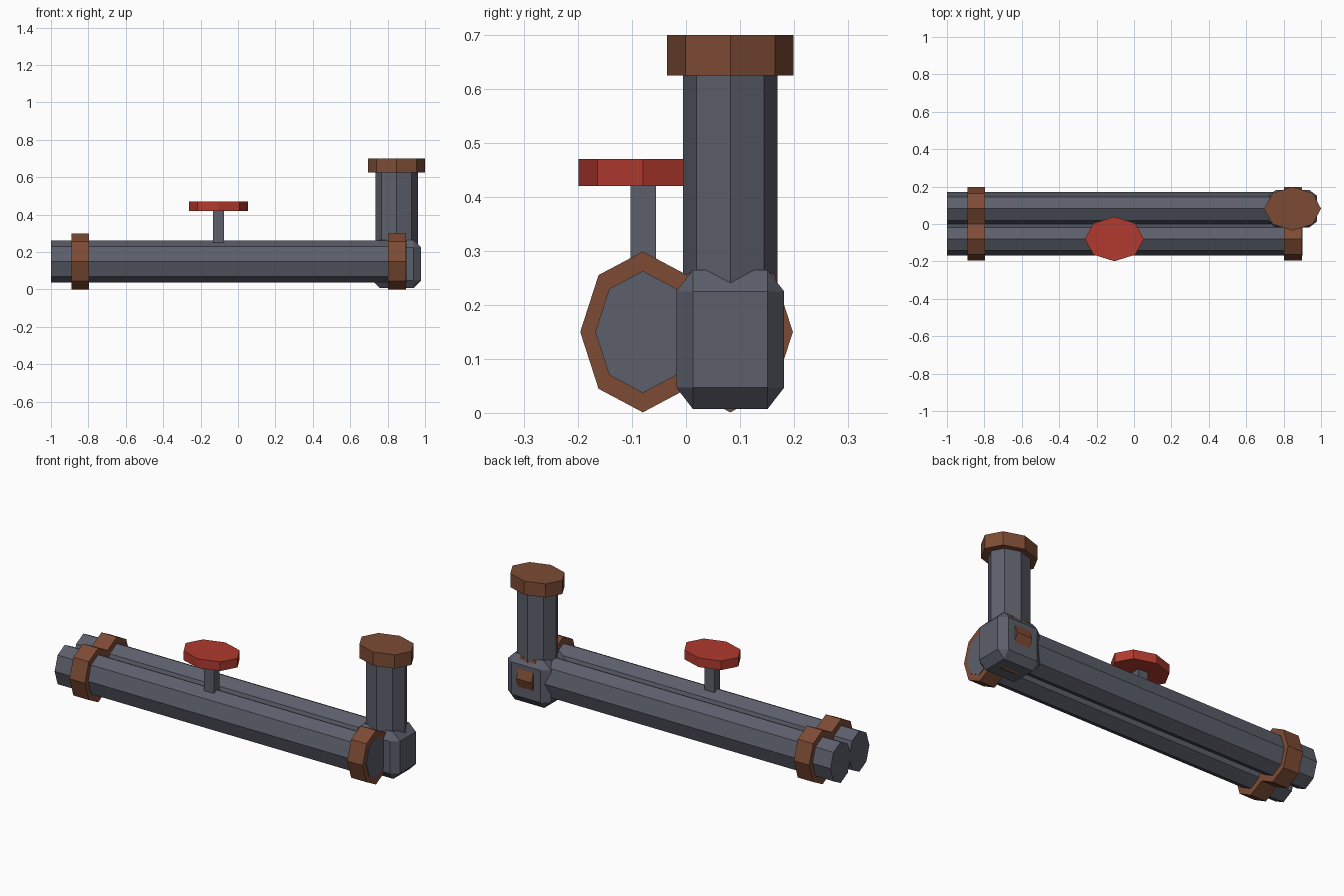
import bpy
import bmesh
from mathutils import Matrix, Vector

cube = bpy.data.objects.get("Cube")
if cube:
    bpy.data.objects.remove(cube, do_unlink=True)


def material(name, hex_code):
    """Flat material from an sRGB hex code, converted to linear."""
    srgb = [int(hex_code[i:i + 2], 16) / 255 for i in (0, 2, 4)]
    colour = [((c + 0.055) / 1.055) ** 2.4 for c in srgb] + [1.0]
    mat = bpy.data.materials.new(name)
    mat.use_nodes = True
    mat.diffuse_color = colour
    bsdf = next(n for n in mat.node_tree.nodes if n.type == "BSDF_PRINCIPLED")
    bsdf.inputs["Base Color"].default_value = colour
    bsdf.inputs["Roughness"].default_value = 0.8
    return mat


STEEL = material("grey steel", "5c5f6b")
RUST = material("rusty brown", "7d4b34")
RED = material("valve red", "b03a2e")


def add_object(name, bm, mat):
    mesh = bpy.data.meshes.new(name)
    bm.to_mesh(mesh)
    bm.free()
    mesh.materials.append(mat)
    obj = bpy.data.objects.new(name, mesh)
    bpy.context.collection.objects.link(obj)
    return obj


def prism(name, axis, start, end, centre, radii, mat):
    """Eight-sided prism along x or z; centre and radii are in the cross plane."""
    bm = bmesh.new()
    bmesh.ops.create_cone(bm, cap_ends=True, segments=8,
                          radius1=1, radius2=1, depth=end - start)
    mid = (start + end) / 2
    bmesh.ops.scale(bm, vec=(radii[0], radii[1], 1), verts=bm.verts)
    if axis == "x":
        # Cycle the axes so local x, y, z become y, z, x
        cycle = Matrix(((0, 0, 1), (1, 0, 0), (0, 1, 0)))
        bmesh.ops.transform(bm, matrix=cycle.to_4x4(), verts=bm.verts)
        offset = Vector((mid, centre[0], centre[1]))
    else:
        offset = Vector((centre[0], centre[1], mid))
    bmesh.ops.translate(bm, vec=offset, verts=bm.verts)
    return add_object(name, bm, mat)


def box(name, low, high, mat, chamfer=0):
    """Box between two corners; the chamfer is a fraction of each side."""
    low, high = Vector(low), Vector(high)
    bm = bmesh.new()
    bmesh.ops.create_cube(bm, size=1)
    if chamfer:
        bmesh.ops.bevel(bm, geom=bm.edges[:], offset=chamfer, segments=1,
                        affect="EDGES", profile=0.5)
    bmesh.ops.scale(bm, vec=high - low, verts=bm.verts)
    bmesh.ops.translate(bm, vec=(low + high) / 2, verts=bm.verts)
    return add_object(name, bm, mat)


# Twin horizontal pipes, each with a clamp near either end
for side, y in (("front", -0.08), ("back", 0.082)):
    prism(side + "_pipe", "x", -1.0, 0.9, (y, 0.15), (0.088, 0.113), STEEL)
    for end, x in (("right", -0.843), ("left", 0.85)):
        prism(f"{side}_{end}_clamp", "x", x - 0.047, x + 0.047,
              (y, 0.15), (0.116, 0.149), RUST)

# Chamfered elbow, riser and its end flange
RISER = (0.848, 0.082)
box("elbow", (0.718, -0.018, 0.007), (0.978, 0.182, 0.265), STEEL, chamfer=0.155)
prism("riser_pipe", "z", 0.15, 0.64, RISER, (0.114, 0.088), STEEL)
prism("riser_flange", "z", 0.625, 0.70, RISER, (0.152, 0.117), RUST)

# Valve on the front pipe
box("valve_stem", (-0.134, -0.103, 0.2), (-0.075, -0.056, 0.43), STEEL)
prism("valve_wheel", "z", 0.42, 0.47, (-0.105, -0.08), (0.158, 0.119), RED)
